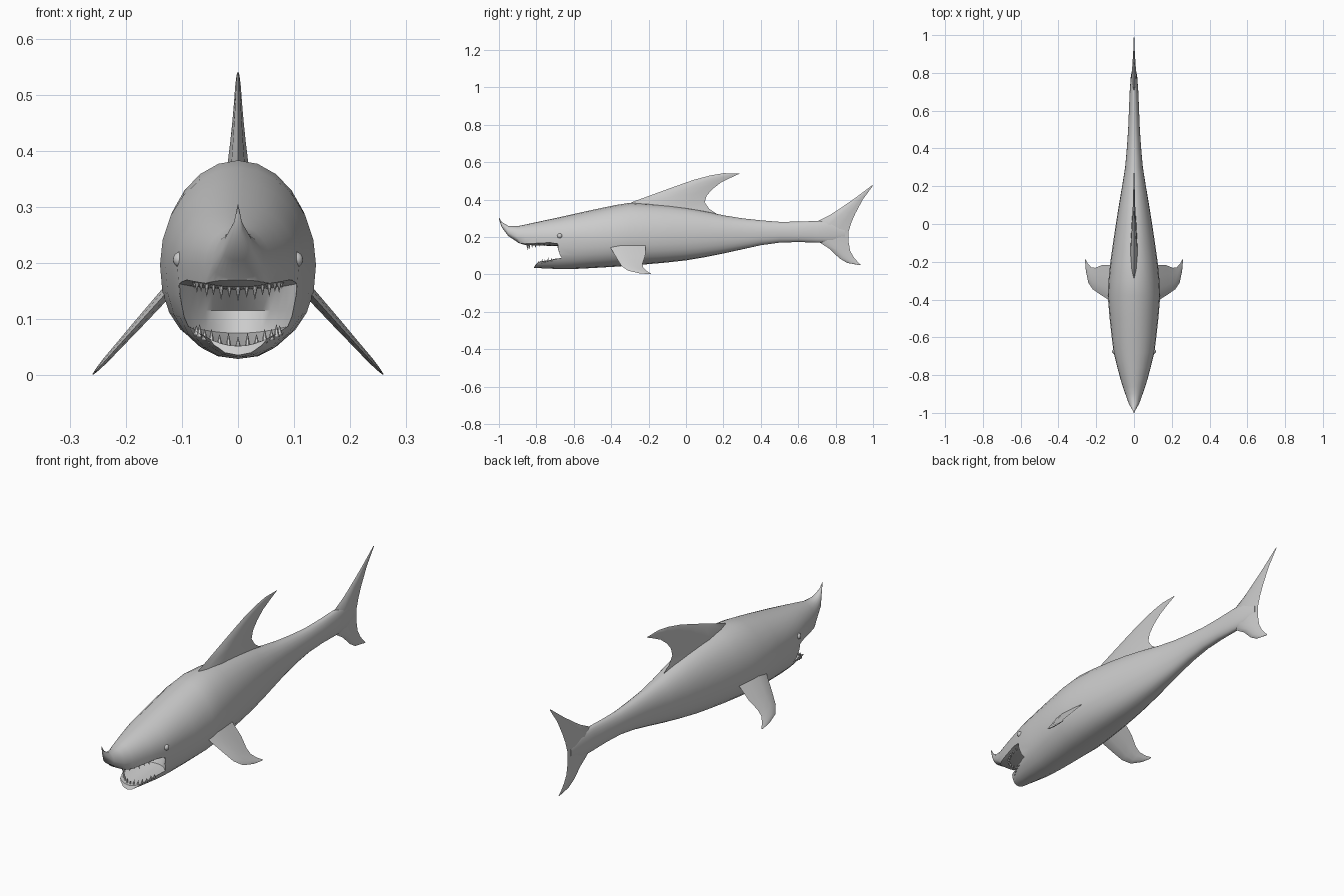
import bpy, bmesh
from math import sin, cos, pi, radians
from mathutils import Vector

if "Cube" in bpy.data.objects:
    bpy.data.objects.remove(bpy.data.objects["Cube"])


def loft(name, rings):
    """Skin a list of equal-length closed rings and cap both ends."""
    bm = bmesh.new()
    loops = [[bm.verts.new(p) for p in ring] for ring in rings]
    n = len(loops[0])
    for a, b in zip(loops, loops[1:]):
        for i in range(n):
            j = (i + 1) % n
            bm.faces.new((a[i], a[j], b[j], b[i]))
    bm.faces.new(loops[0])
    bm.faces.new(loops[-1])
    bmesh.ops.recalc_face_normals(bm, faces=bm.faces)
    mesh = bpy.data.meshes.new(name)
    bm.to_mesh(mesh)
    bm.free()
    ob = bpy.data.objects.new(name, mesh)
    bpy.context.collection.objects.link(ob)
    return ob


def activate(ob):
    bpy.ops.object.select_all(action='DESELECT')
    ob.select_set(True)
    bpy.context.view_layer.objects.active = ob


def smooth(ob, angle=40):
    activate(ob)
    bpy.ops.object.shade_smooth_by_angle(angle=radians(angle))


def body_ring(y, top, mid, bot, w, sides=24):
    ring = []
    for i in range(sides):
        a = 2 * pi * i / sides
        c, s = cos(a), sin(a)
        e = 1.0 if s >= 0 else 0.87          # squarer belly
        x = w * abs(c) ** e * (1 if c >= 0 else -1)
        z = mid + (top - mid) * s if s >= 0 else mid - (mid - bot) * abs(s) ** e
        ring.append((x, y, z))
    return ring


def fin(name, stations, place, normal):
    """Lens-section fin; a station is (lead y, z, trail y, z, half thickness)."""
    lens = [(0, 0), (.12, .6), (.35, 1), (.7, .6), (1, 0), (.7, -.6), (.35, -1), (.12, -.6)]
    rings = []
    for y0, z0, y1, z1, t in stations:
        a, b = Vector(place(y0, z0)), Vector(place(y1, z1))
        rings.append([a.lerp(b, f) + Vector(normal) * (h * t) for f, h in lens])
    ob = loft(name, rings)
    smooth(ob, 50)
    return ob


# Body: y, top, widest height, bottom, half width
sections = [
    (-1.00, .305, .300, .296, .001), (-.985, .280, .266, .252, .008),
    (-.95, .259, .225, .205, .028), (-.90, .258, .200, .172, .046),
    (-.86, .266, .195, .100, .060), (-.82, .275, .195, .036, .072),
    (-.76, .288, .195, .032, .088), (-.68, .305, .195, .029, .108),
    (-.60, .323, .195, .029, .118), (-.50, .345, .195, .034, .129),
    (-.38, .370, .197, .041, .139), (-.30, .383, .200, .047, .135),
    (-.20, .378, .203, .055, .125), (-.10, .369, .206, .064, .111),
    (.00, .356, .210, .075, .096), (.10, .338, .213, .092, .080),
    (.20, .316, .217, .112, .063), (.30, .300, .220, .134, .047),
    (.40, .289, .223, .156, .038), (.50, .281, .225, .170, .031),
    (.60, .282, .225, .173, .027), (.70, .286, .225, .170, .023),
    (.78, .285, .225, .170, .017), (.85, .245, .222, .195, .004),
]
body = loft("body", [body_ring(*s) for s in sections])

# Mouth cutter: side outline bent across the width (y, z, y bend, z bend)
mouth = [
    (-1.1, -.05, 0, 0), (-.825, -.05, 5, 0), (-.822, .02, 5, 0), (-.805, .052, 5, 5),
    (-.74, .055, 1, 4), (-.60, .075, -8, 1.5), (-.58, .115, -10, 0),
    (-.62, .152, -6, 1), (-.74, .153, 0, 2), (-.86, .157, 0, 2),
    (-.90, .170, 0, 0), (-1.1, .150, 0, 0),
]
cutter = loft("mouth_cutter", [
    [(x, y + ky * x * x, z + kz * x * x) for y, z, ky, kz in mouth]
    for x in [-.115 + .23 * i / 16 for i in range(17)]])
cutter.hide_render = True
cut = body.modifiers.new("mouth", 'BOOLEAN')
cut.operation = 'DIFFERENCE'
cut.solver = 'EXACT'
cut.object = cutter
activate(body)
bpy.ops.object.modifier_apply(modifier="mouth")
bpy.data.objects.remove(cutter)
smooth(body)

# Dorsal and tail fins
flat = lambda y, z: (0, y, z)
fin("dorsal_fin", [
    (-.32, .340, .20, .300, .024), (-.29, .386, .125, .350, .019),
    (-.17, .430, .100, .385, .014), (-.06, .470, .110, .420, .010),
    (.04, .505, .140, .455, .007), (.13, .529, .185, .490, .005),
    (.20, .541, .235, .515, .003), (.28, .540, .287, .539, .001)], flat, (1, 0, 0))
fin("tail_fin", [
    (.992, .474, 1.00, .475, .001), (.90, .405, .945, .400, .004),
    (.82, .350, .905, .325, .008), (.77, .318, .885, .280, .011),
    (.70, .283, .868, .225, .014), (.70, .180, .868, .180, .014),
    (.77, .135, .878, .125, .011), (.82, .086, .897, .092, .007),
    (.86, .062, .915, .070, .004), (.925, .050, .935, .051, .001)], flat, (1, 0, 0))

for side, label in ((1, "left"), (-1, "right")):
    # Pectoral fins slope outward and down
    fin(label + "_pectoral_fin", [
        (-.42, .165, -.215, .180, .011), (-.405, .145, -.216, .145, .010),
        (-.37, .085, -.218, .100, .008), (-.345, .045, -.232, .060, .006),
        (-.31, .020, -.230, .038, .005), (-.25, .006, -.210, .018, .003),
        (-.195, .001, -.185, .003, .001)],
        lambda y, z: (side * (.125 + (.15 - z) * .9), y, z), (side * .74, 0, .67))
    # Eyes
    bpy.ops.mesh.primitive_uv_sphere_add(segments=16, ring_count=10, radius=.014,
                                         location=(side * .102, -.675, .206))
    bpy.context.object.name = label + "_eye"
    smooth(bpy.context.object)


def teeth(name, count, spread, rx, ry, z0, bend, length, direction):
    """Cones set along a U-shaped jaw line."""
    bm = bmesh.new()
    for i in range(count):
        a = spread * (2 * i / (count - 1) - 1)
        x, y = rx * sin(a), -.70 - ry * cos(a)
        h = length * (.65 + .35 * cos(a)) * (1 if i % 2 else .75)
        z = z0 + bend * x * x
        base = [bm.verts.new((x + .006 * cos(k * pi / 3), y + .006 * sin(k * pi / 3),
                              z - direction * .006)) for k in range(6)]
        tip = bm.verts.new((x, y + .004, z + direction * h))
        bm.faces.new(base)
        for k in range(6):
            bm.faces.new((base[k], base[(k + 1) % 6], tip))
    bmesh.ops.recalc_face_normals(bm, faces=bm.faces)
    mesh = bpy.data.meshes.new(name)
    bm.to_mesh(mesh)
    bm.free()
    ob = bpy.data.objects.new(name, mesh)
    bpy.context.collection.objects.link(ob)


teeth("upper_teeth", 15, 1.35, .080, .150, .155, 2, .024, -1)
teeth("lower_teeth", 13, 1.35, .076, .092, .053, 4.5, .022, 1)
